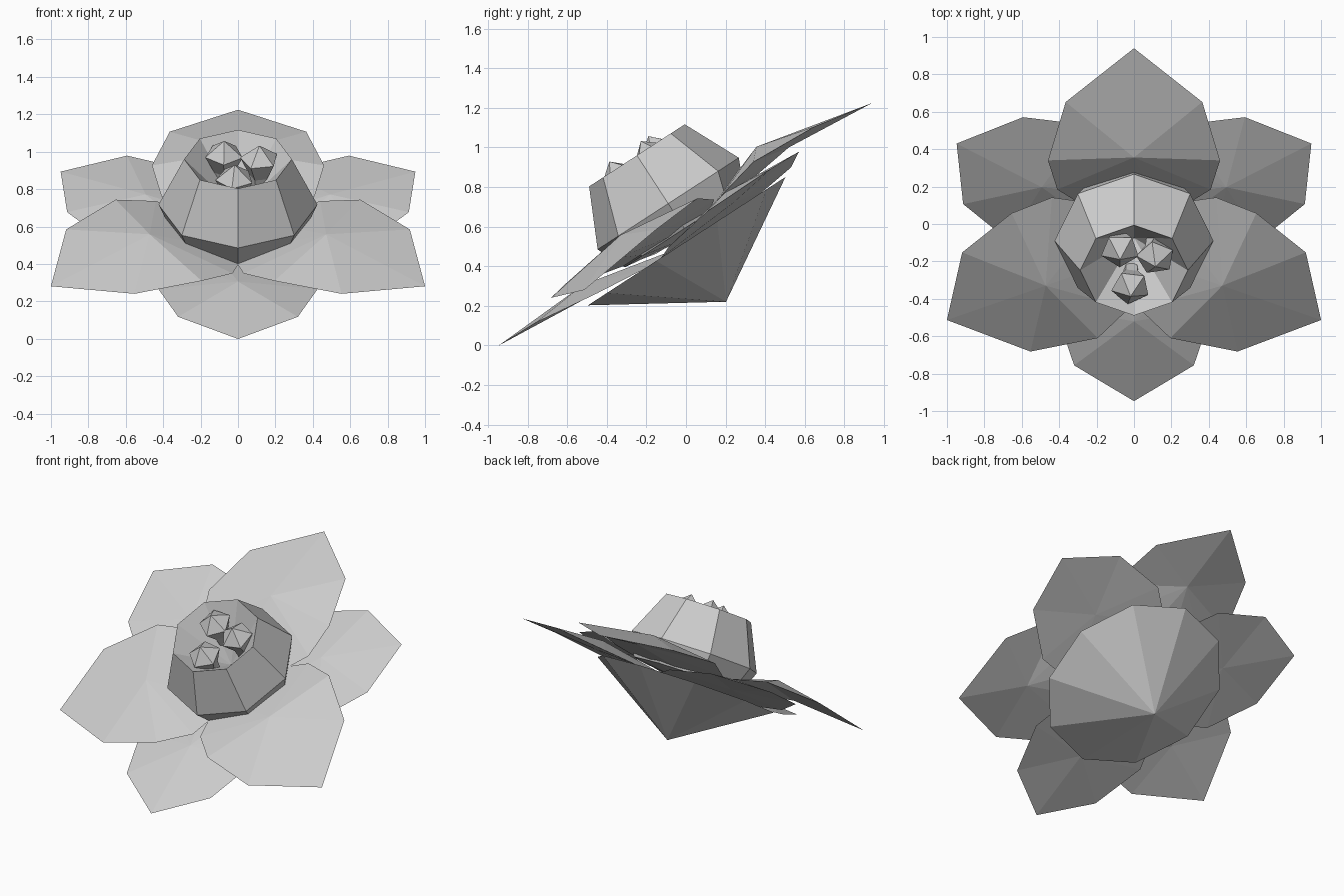
import bpy
from math import radians, sin, cos, pi
from mathutils import Matrix, Vector

if "Cube" in bpy.data.objects:
    bpy.data.objects.remove(bpy.data.objects["Cube"])

# Flower frame: local z is the flower axis, tilted 33 degrees toward the front
TILT = Matrix.Rotation(radians(33), 4, 'X') @ Matrix.Translation((0, 0.30, 0))


def add_mesh(name, verts, faces, local=Matrix()):
    mesh = bpy.data.meshes.new(name)
    mesh.from_pydata([TILT @ local @ Vector(v) for v in verts], [], faces)
    mesh.update()
    obj = bpy.data.objects.new(name, mesh)
    bpy.context.collection.objects.link(obj)
    return obj


def lathe(name, profile, sides, centre=(0, 0), start=0.0):
    """Stack polygon rings (radius, height); radius 0 makes a point."""
    verts, rings, faces = [], [], []
    for r, h in profile:
        count = sides if r else 1
        rings.append([len(verts) + i % count for i in range(sides)])
        for i in range(count):
            a = start + 2 * pi * i / sides
            verts.append((centre[0] + r * cos(a), centre[1] + r * sin(a), h))
    for lo, hi in zip(rings, rings[1:]):
        for i in range(sides):
            j = (i + 1) % sides
            f = [lo[i], lo[j], hi[j], hi[i]]
            faces.append(list(dict.fromkeys(f)))
    return add_mesh(name, verts, faces)


def petal(name, angle, half, tip, middle, under):
    """Thin closed petal: mirrored outline fanned to an upper and a lower middle point."""
    outline = [(x, -y, z) for x, y, z in half] + [tip] + half[::-1]
    n = len(outline)
    faces = []
    for i in range(n):
        a, b = i + 2, (i + 1) % n + 2
        faces += [(0, a, b), (1, b, a)]
    return add_mesh(name, [middle, under] + outline, faces,
                    Matrix.Rotation(radians(angle), 4, 'Z'))


# Three large front petals and three narrower back petals
front_half = [(0.05, 0.17, 0.47), (0.27, 0.41, 0.54), (0.49, 0.46, 0.592), (0.85, 0.365, 0.573)]
back_half = [(0.05, 0.15, 0.43), (0.28, 0.35, 0.44), (0.53, 0.425, 0.465), (0.87, 0.32, 0.51)]
for k in range(3):
    petal(f"front_petal_{k + 1}", 90 + 120 * k, front_half,
          (1.155, 0, 0.515), (0.545, 0, 0.648), (0.68, 0, 0.556))
    petal(f"back_petal_{k + 1}", 30 + 120 * k, back_half,
          (1.095, 0, 0.515), (0.57, 0, 0.54), (0.60, 0, 0.475))

# Ten-sided cone behind the petals
lathe("flower_base", [(0, 0.075), (0.595, 0.44)], 10, (0, -0.01), pi / 2)

# Eight-sided trumpet in the middle, with a tapering hollow
lathe("trumpet", [(0, 0.45), (0.36, 0.50), (0.425, 0.65), (0.288, 0.94), (0, 0.62)],
      8, (0, 0.015))

# Three faceted stamens inside the trumpet
for k, a in enumerate((125, 28, 262)):
    c = (0.13 * cos(radians(a)), 0.01 + 0.13 * sin(radians(a)))
    lathe(f"stamen_{k + 1}", [(0.04, 0.60), (0.055, 0.80), (0.105, 0.905), (0, 0.99)],
          5, c, radians(a))
